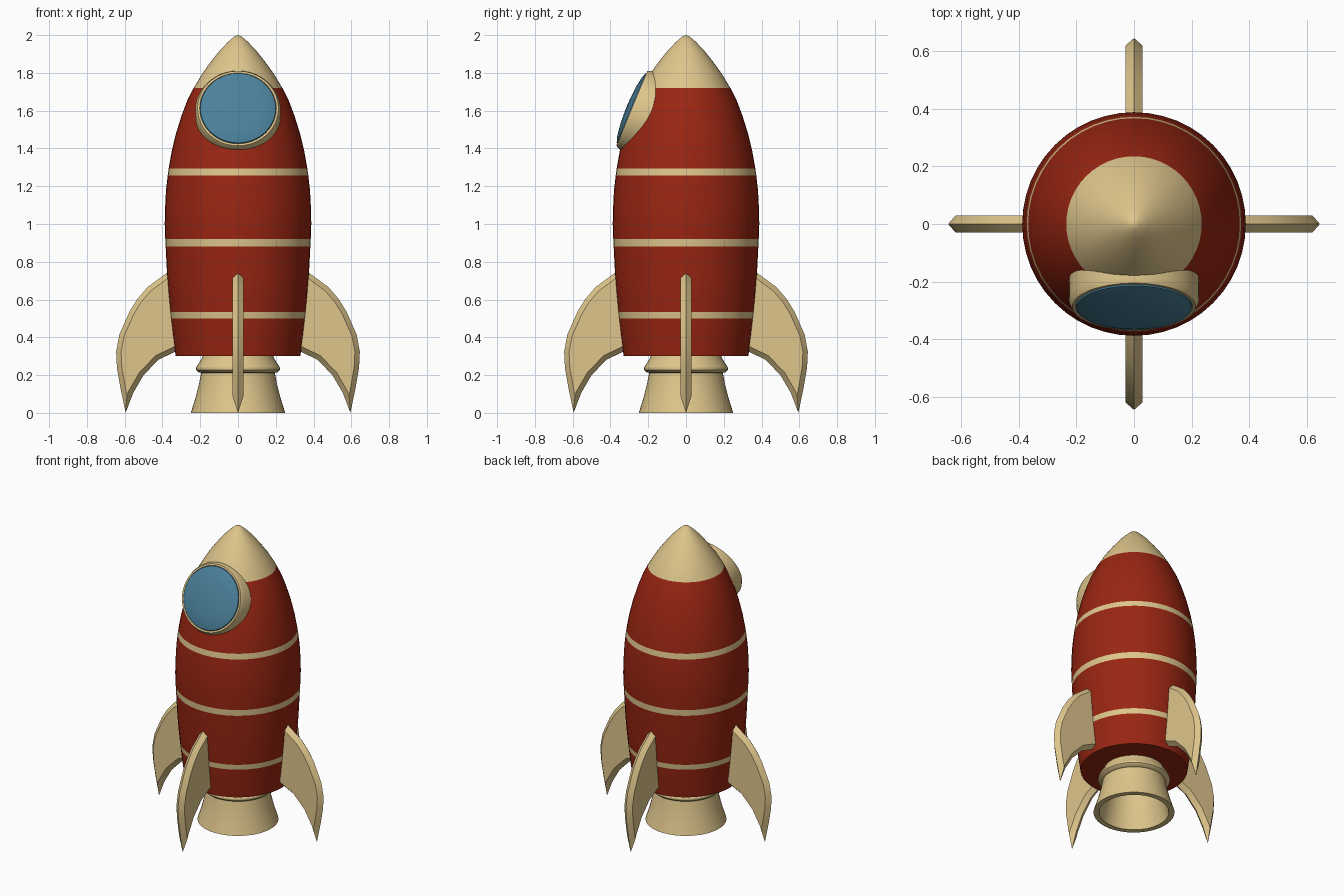
import bpy, bmesh, math
from mathutils import Matrix, Vector

if "Cube" in bpy.data.objects:
    bpy.data.objects.remove(bpy.data.objects["Cube"])


def material(name, rgb):
    m = bpy.data.materials.new(name)
    m.diffuse_color = (*rgb, 1)
    m.use_nodes = True
    m.node_tree.nodes["Principled BSDF"].inputs["Base Color"].default_value = m.diffuse_color
    return m


CREAM = material("cream", (0.73, 0.56, 0.26))
RED = material("red", (0.32, 0.019, 0.006))
BLUE = material("window blue", (0.07, 0.22, 0.33))


def finish(bm, name, mats, angle=35):
    bmesh.ops.recalc_face_normals(bm, faces=bm.faces)
    me = bpy.data.meshes.new(name)
    bm.to_mesh(me)
    bm.free()
    for m in mats:
        me.materials.append(m)
    ob = bpy.data.objects.new(name, me)
    bpy.context.collection.objects.link(ob)
    bpy.ops.object.select_all(action='DESELECT')
    ob.select_set(True)
    bpy.context.view_layer.objects.active = ob
    bpy.ops.object.shade_smooth_by_angle(angle=math.radians(angle))
    return ob


def lathe(profile, segs=48):
    """Revolve (radius, height) points about z; radius 0 becomes a pole."""
    bm = bmesh.new()
    rings = []
    for r, z in profile:
        n = 1 if r == 0 else segs
        rings.append([bm.verts.new((r * math.cos(2 * math.pi * i / segs),
                                    r * math.sin(2 * math.pi * i / segs), z))
                      for i in range(n)])
    for a, b in zip(rings, rings[1:]):
        for i in range(segs):
            j = (i + 1) % segs
            quad = [a[i % len(a)], a[j % len(a)], b[j % len(b)], b[i % len(b)]]
            bm.faces.new(list(dict.fromkeys(quad)))
    return bm


# Hull: red with cream stripes and nose, coloured by height
hull = [(0, .30), (.33, .30), (.338, .36), (.346, .42), (.355, .50), (.359, .535),
        (.368, .63), (.375, .72), (.383, .88), (.385, .92), (.388, 1.0), (.387, 1.07),
        (.381, 1.18), (.372, 1.258), (.367, 1.295), (.35, 1.39), (.328, 1.48),
        (.30, 1.57), (.27, 1.65), (.235, 1.72), (.19, 1.795), (.143, 1.86),
        (.095, 1.92), (.05, 1.967), (.02, 1.992), (0, 2.0)]
bm = lathe(hull)
for f in bm.faces:
    zs = [v.co.z for v in f.verts]
    z = (min(zs) + max(zs)) / 2
    stripe = any(lo < z < hi for lo, hi in ((.50, .535), (.88, .92), (1.258, 1.295)))
    f.material_index = 1 if stripe or z > 1.72 else 0
finish(bm, "hull", [RED, CREAM])

# Engine nozzle: collar, bell and hollow inside
nozzle = [(0, .32), (.18, .32), (.19, .29), (.222, .24), (.222, .228), (.208, .215),
          (.195, .212), (.205, .16), (.225, .08), (.25, 0), (.215, 0),
          (.195, .08), (.175, .16), (.165, .22), (0, .22)]
finish(lathe(nozzle), "engine_nozzle", [CREAM], 30)

# Porthole: tilted frame and domed glass
tilt = (Matrix.Translation((0, -.287, 1.612))
        @ Matrix.Rotation(math.radians(90 - 22.5), 4, 'X'))
frame = [(0, -.2), (.226, -.2), (.226, -.025), (.214, 0), (.203, 0), (.2, -.015), (0, -.015)]
glass = [(.203, -.012), (.199, .004), (.17, .014), (.12, .022), (.06, .027), (0, .029)]
for name, prof, mat in (("porthole_frame", frame, CREAM), ("porthole_glass", glass, BLUE)):
    bm = lathe(prof)
    bm.transform(tilt)
    finish(bm, name, [mat])

# Fins: curved outline with bevelled edges, four around the hull
outline = [Vector(p) for p in (
    (.28, .795), (.385, .735), (.48, .665), (.535, .60), (.575, .535), (.628, .415),
    (.645, .325), (.641, .24), (.622, .13), (.595, 0), (.555, .105), (.50, .20),
    (.42, .282), (.33, .325), (.28, .345))]


def inset(points, d):
    """Move each point of a clockwise outline inward with a mitre."""
    out = []
    for i, p in enumerate(points):
        e1 = (p - points[i - 1]).normalized()
        e2 = (points[(i + 1) % len(points)] - p).normalized()
        n1, n2 = Vector((e1.y, -e1.x)), Vector((e2.y, -e2.x))
        out.append(p + (n1 + n2) * d / (1 + n1.dot(n2)))
    return out


inner = inset(outline, .026)
for k, name in enumerate(("right_fin", "back_fin", "left_fin", "front_fin")):
    bm = bmesh.new()
    edge = [bm.verts.new((p.x, 0, p.y)) for p in outline]
    for side in (-.03, .03):
        ring = [bm.verts.new((p.x, side, p.y)) for p in inner]
        bm.faces.new(ring)
        for i in range(len(ring)):
            bm.faces.new((edge[i - 1], edge[i], ring[i], ring[i - 1]))
    bm.transform(Matrix.Rotation(k * math.pi / 2, 4, 'Z'))
    finish(bm, name, [CREAM], 25)
